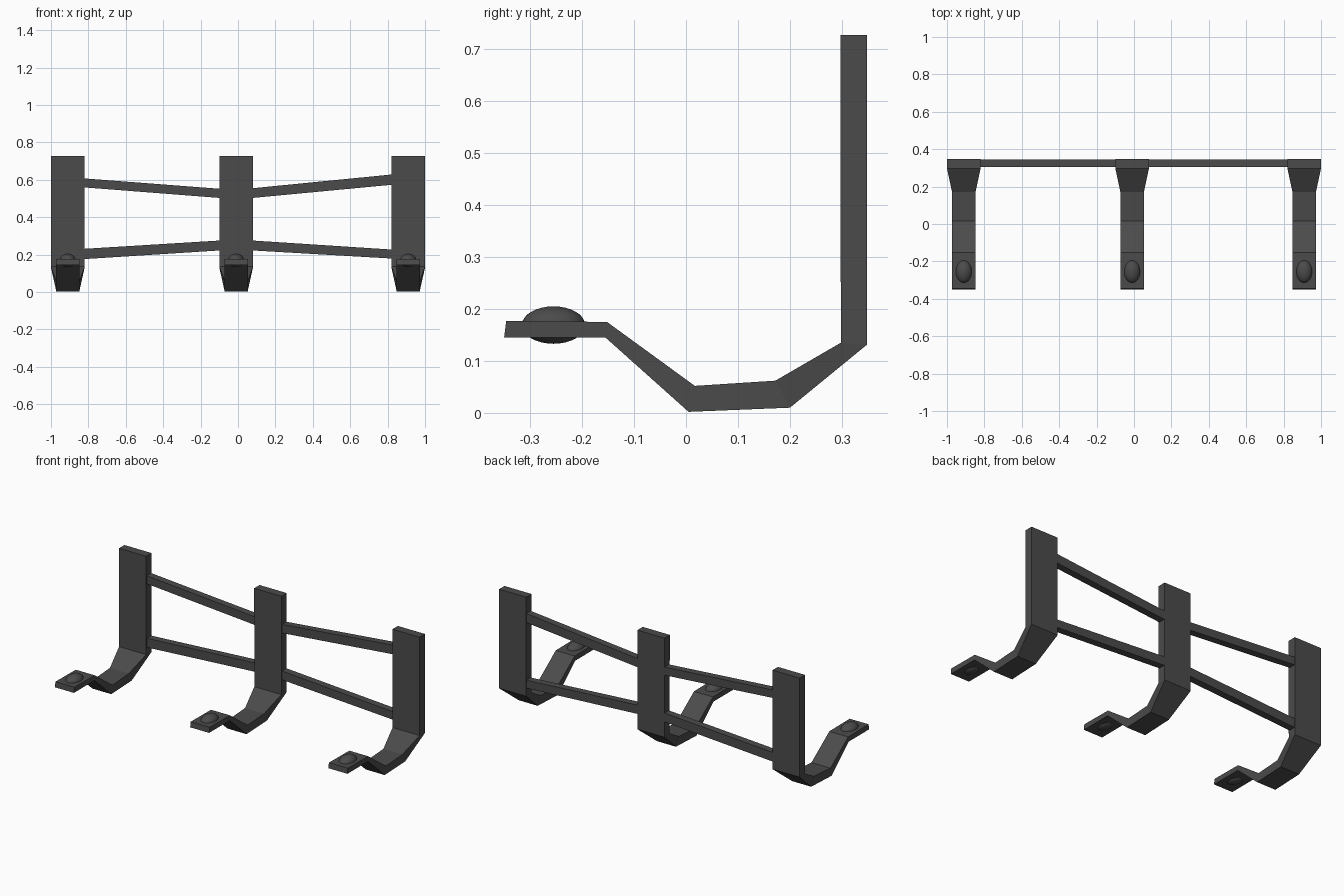
import bpy, bmesh

if "Cube" in bpy.data.objects:
    bpy.data.objects.remove(bpy.data.objects["Cube"])

grey = bpy.data.materials.new("dark grey metal")
grey.diffuse_color = (0.07, 0.07, 0.07, 1)
grey.use_nodes = True
grey.node_tree.nodes["Principled BSDF"].inputs["Base Color"].default_value = grey.diffuse_color


def make_object(name, bm, smooth=False):
    bmesh.ops.recalc_face_normals(bm, faces=bm.faces)
    for f in bm.faces:
        f.smooth = smooth
    me = bpy.data.meshes.new(name)
    bm.to_mesh(me)
    bm.free()
    me.materials.append(grey)
    ob = bpy.data.objects.new(name, me)
    bpy.context.collection.objects.link(ob)
    return ob


def loft(name, rings):
    """Skin a list of four-point rings and cap both ends."""
    bm = bmesh.new()
    rows = [[bm.verts.new(p) for p in ring] for ring in rings]
    for a, b in zip(rows, rows[1:]):
        for i in range(4):
            j = (i + 1) % 4
            bm.faces.new((a[i], a[j], b[j], b[i]))
    bm.faces.new(rows[0])
    bm.faces.new(rows[-1])
    return make_object(name, bm)


# Bent bracket stations: half width, inner (y, z), outer (y, z)
WIDE, NARROW = 0.09, 0.063
STATIONS = [
    (WIDE, (0.297, 0.727), (0.348, 0.727)),
    (WIDE, (0.298, 0.135), (0.348, 0.131)),
    (NARROW, (0.172, 0.062), (0.200, 0.010)),
    (NARROW, (0.017, 0.052), (0.005, 0.002)),
    (NARROW, (-0.152, 0.175), (-0.155, 0.145)),
    (NARROW, (-0.346, 0.177), (-0.350, 0.145)),
]

for side, cx in (("left", -0.91), ("middle", -0.01), ("right", 0.91)):
    # Upright post with foot hook
    loft(side + "_bracket", [
        [(cx - w, *inner), (cx + w, *inner), (cx + w, *outer), (cx - w, *outer)]
        for w, inner, outer in STATIONS])
    # Domed rivet through the hook tip
    bm = bmesh.new()
    bmesh.ops.create_uvsphere(bm, u_segments=32, v_segments=16, radius=1)
    bmesh.ops.scale(bm, vec=(0.043, 0.061, 0.036), verts=bm.verts)
    bmesh.ops.translate(bm, vec=(cx, -0.255, 0.169), verts=bm.verts)
    make_object(side + "_rivet", bm, smooth=True)

# Sloping cross bars: x and bottom/top z at each end
BARS = {
    "upper_left_bar": ((-0.82, 0.559, 0.607), (-0.10, 0.503, 0.552)),
    "lower_left_bar": ((-0.82, 0.176, 0.231), (-0.10, 0.222, 0.275)),
    "upper_right_bar": ((0.08, 0.503, 0.555), (0.82, 0.573, 0.628)),
    "lower_right_bar": ((0.08, 0.222, 0.275), (0.82, 0.179, 0.227)),
}
Y0, Y1 = 0.304, 0.346
for name, ends in BARS.items():
    loft(name, [[(x, Y0, lo), (x, Y1, lo), (x, Y1, hi), (x, Y0, hi)]
                for x, lo, hi in ends])
